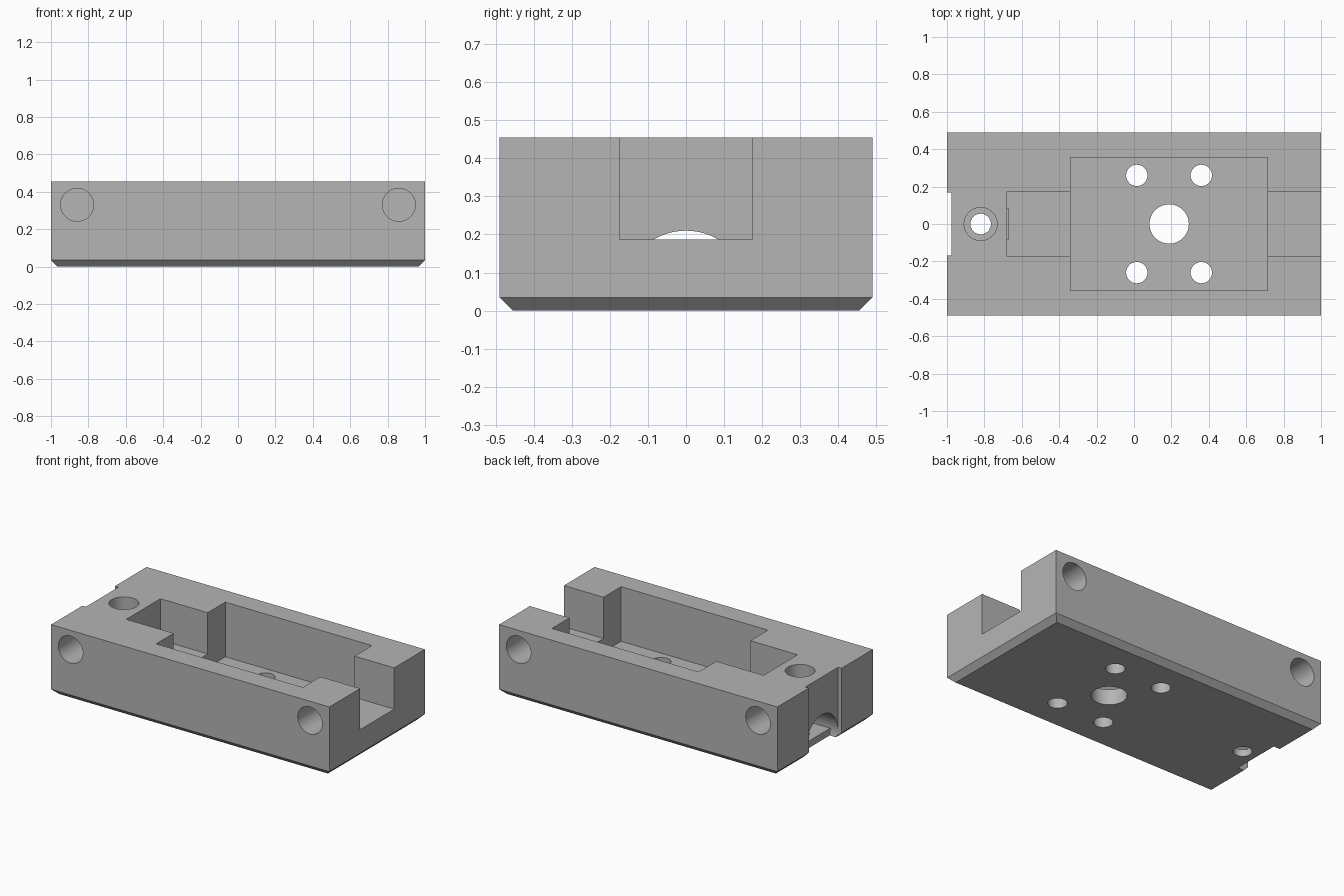
import bpy, bmesh, math
from mathutils import Matrix, Vector

cube = bpy.data.objects.get("Cube")
if cube:
    bpy.data.objects.remove(cube, do_unlink=True)

grey = bpy.data.materials.new("machined_grey")
grey.use_nodes = True
colour = (0.46, 0.46, 0.46, 1)
grey.diffuse_color = colour
grey.node_tree.nodes["Principled BSDF"].inputs["Base Color"].default_value = colour

W, H, CHAMFER = 0.49, 0.455, 0.035   # half depth, height, bottom chamfer
TOP = H + 0.1                        # cutters overshoot the top


def to_object(name, bm):
    mesh = bpy.data.meshes.new(name)
    bm.to_mesh(mesh)
    bm.free()
    obj = bpy.data.objects.new(name, mesh)
    bpy.context.collection.objects.link(obj)
    return obj


def box_mesh(x0, x1, y0, y1, z0, z1):
    bm = bmesh.new()
    size = Matrix.Diagonal((x1 - x0, y1 - y0, z1 - z0, 1))
    centre = Matrix.Translation(((x0 + x1) / 2, (y0 + y1) / 2, (z0 + z1) / 2))
    bmesh.ops.create_cube(bm, size=1, matrix=centre @ size)
    return bm


def cylinder_mesh(start, end, radius):
    start, end = Vector(start), Vector(end)
    axis = end - start
    turn = axis.to_track_quat('Z', 'Y').to_matrix().to_4x4()
    bm = bmesh.new()
    bmesh.ops.create_cone(bm, cap_ends=True, segments=64, radius1=radius, radius2=radius,
                          depth=axis.length, matrix=Matrix.Translation((start + end) / 2) @ turn)
    return bm


# Block with a chamfered underside
bm = box_mesh(-1, 1, -W, W, 0, H)
bottom = [e for e in bm.edges if all(v.co.z < 0.01 for v in e.verts)]
bmesh.ops.bevel(bm, geom=bottom, offset=CHAMFER, segments=1, affect='EDGES')
body = to_object("block_body", bm)
body.data.materials.append(grey)


def cut(bm):
    cutter = to_object("cutter", bm)
    cutter.hide_render = True
    mod = body.modifiers.new("cut", 'BOOLEAN')
    mod.operation, mod.solver, mod.object = 'DIFFERENCE', 'EXACT', cutter
    bpy.context.view_layer.objects.active = body
    bpy.ops.object.modifier_apply(modifier=mod.name)
    bpy.data.objects.remove(cutter, do_unlink=True)


# Long channel and the deeper wide pocket
cut(box_mesh(-0.68, 1.1, -0.175, 0.175, 0.187, TOP))
cut(box_mesh(-0.34, 0.715, -0.355, 0.355, 0.1, TOP))

# Shallow notch down the closed end
cut(box_mesh(-1.1, -0.975, -0.168, 0.168, -0.1, TOP))

# Arched tunnel from the notch to the channel, with a flat floor further in
R, AXIS_Z = 0.167, 0.043
cut(cylinder_mesh((-1.1, 0, AXIS_Z), (-0.92, 0, AXIS_Z), R))
tunnel = cylinder_mesh((-0.95, 0, AXIS_Z), (-0.67, 0, AXIS_Z), R)
bmesh.ops.bisect_plane(tunnel, geom=tunnel.verts[:] + tunnel.edges[:] + tunnel.faces[:],
                       plane_co=(0, 0, 0.045), plane_no=(0, 0, 1), clear_inner=True)
bmesh.ops.holes_fill(tunnel, edges=[e for e in tunnel.edges if e.is_boundary])
bmesh.ops.recalc_face_normals(tunnel, faces=tunnel.faces[:])
cut(tunnel)

# Counterbored screw hole
cut(cylinder_mesh((-0.82, 0, -0.1), (-0.82, 0, TOP), 0.055))
cut(cylinder_mesh((-0.82, 0, 0.28), (-0.82, 0, TOP), 0.088))

# Centre hole and four mounting holes in the pocket floor
cut(cylinder_mesh((0.188, 0, -0.1), (0.188, 0, 0.15), 0.105))
for x in (0.015, 0.36):
    for y in (-0.26, 0.26):
        cut(cylinder_mesh((x, y, -0.1), (x, y, 0.15), 0.057))

# Blind holes in the front and back
for x in (-0.86, 0.86):
    for side in (-1, 1):
        cut(cylinder_mesh((x, side * (W + 0.1), 0.33), (x, side * 0.24, 0.33), 0.088))

# Smooth bores, sharp edges
bpy.ops.object.select_all(action='DESELECT')
body.select_set(True)
bpy.context.view_layer.objects.active = body
bpy.ops.object.shade_smooth_by_angle(angle=math.radians(30))
